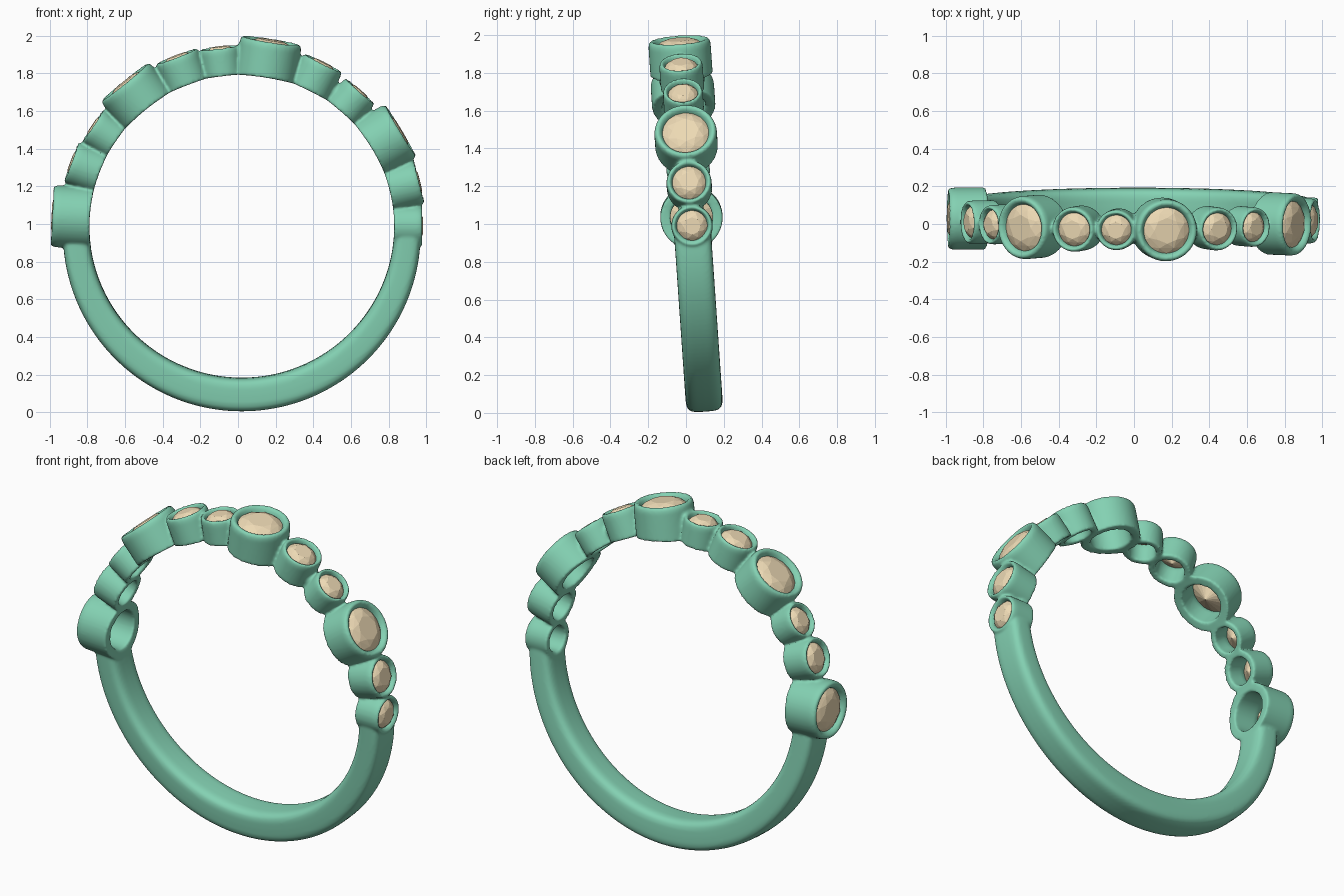
import bpy, bmesh
from math import sin, cos, pi, radians, sqrt, copysign
from mathutils import Matrix, Vector

if "Cube" in bpy.data.objects:
    bpy.data.objects.remove(bpy.data.objects["Cube"])

INNER = 0.81                                   # finger-hole radius
RING = Matrix.Translation((0.02, 0.032, 0.99)) @ Matrix.Rotation(0.069, 4, 'X')

# settings along the top: angle (deg), rim distance from centre, bezel radius
SETTINGS = [(177, 1.01, .165), (159.5, .97, .115), (146, .957, .105),
            (129, .988, .168), (111, .97, .12), (97, .96, .108),
            (81, 1.0, .165), (63.5, .972, .115), (48.8, .957, .106),
            (31, .987, .166), (14, .974, .12), (0, .96, .11)]


def frame(deg):
    """Ring frame whose z axis points outward at the given angle."""
    return RING @ Matrix.Rotation(pi / 2 - radians(deg), 4, 'Y')


def loft(bm, loops, wrap):
    """Skin a list of closed point loops."""
    rows = [[bm.verts.new(p) for p in loop] for loop in loops]
    n = len(rows[0])
    pairs = list(zip(rows, rows[1:])) + ([(rows[-1], rows[0])] if wrap else [])
    for a, b in pairs:
        for i in range(n):
            j = (i + 1) % n
            bm.faces.new((a[i], a[j], b[j], b[i]))
    if not wrap:
        bm.faces.new(rows[0])
        bm.faces.new(rows[-1])


def make_object(name, bm):
    bmesh.ops.recalc_face_normals(bm, faces=bm.faces[:])
    me = bpy.data.meshes.new(name)
    bm.to_mesh(me)
    bm.free()
    ob = bpy.data.objects.new(name, me)
    bpy.context.collection.objects.link(ob)
    return ob


def bake(ob):
    """Replace the mesh with its modified result."""
    dg = bpy.context.evaluated_depsgraph_get()
    me = bpy.data.meshes.new_from_object(ob.evaluated_get(dg))
    ob.modifiers.clear()
    ob.data = me


def colour(ob, name, rgb):
    mat = bpy.data.materials.new(name)
    mat.diffuse_color = (*rgb, 1)
    mat.use_nodes = True
    mat.node_tree.nodes["Principled BSDF"].inputs["Base Color"].default_value = mat.diffuse_color
    ob.data.materials.clear()
    ob.data.materials.append(mat)


# plain shank: rounded-rectangle section, thickest at the bottom
band = bmesh.new()
loops = []
for k in range(97):
    a = radians(184 + (358 - 184) * k / 96)
    outer = 0.95 + 0.036 * max(0, -sin(a))
    mid, half = (outer + INNER) / 2, (outer - INNER) / 2
    loop = []
    for i in range(32):
        t = 2 * pi * i / 32
        u = copysign(abs(cos(t)) ** 0.5, cos(t))
        v = copysign(abs(sin(t)) ** 0.5, sin(t))
        r = mid + half * u
        loop.append(RING @ Vector((r * cos(a), 0.098 * v, r * sin(a))))
    loops.append(loop)
loft(band, loops, False)

# short necks bridging neighbouring bezels
for (a1, _, r1), (a2, _, r2) in zip(SETTINGS, SETTINGS[1:]):
    a = a1 + (a2 - a1) * r1 / (r1 + r2)
    m = frame(a) @ Matrix.Translation((0, 0, 0.862)) @ Matrix.Rotation(pi / 2, 4, 'Y')
    bmesh.ops.create_cone(band, cap_ends=True, segments=24, radius1=.05,
                          radius2=.05, depth=.13, matrix=m)
metal = make_object("ring_metal", band)

# cutters keep the stone holes clear of shank and necks
holes = bmesh.new()
for a, r, R in SETTINGS:
    bmesh.ops.create_cone(holes, cap_ends=True, segments=32, radius1=.7 * R,
                          radius2=.7 * R, depth=.4,
                          matrix=frame(a) @ Matrix.Translation((0, 0, .92)))
cutter = make_object("hole_cutter", holes)
cutter.hide_render = True
mod = metal.modifiers.new("holes", 'BOOLEAN')
mod.operation = 'DIFFERENCE'
mod.solver = 'EXACT'
mod.object = cutter
bake(metal)
bpy.data.objects.remove(cutter)

# bezel cups: lathed tubes whose inner ends follow the finger hole
bezels = bmesh.new()
for a, r, R in SETTINGS:
    m = frame(a)
    profile = [(R, None), (R, r - .03), (.975 * R, r - .01), (.92 * R, r),
               (.85 * R, r - .001), (.78 * R, r - .012), (.72 * R, r - .035),
               (.68 * R, r - .06), (.68 * R, None)]
    loops = []
    for rad, h in profile:
        loop = []
        for i in range(48):
            x, y = rad * cos(2 * pi * i / 48), rad * sin(2 * pi * i / 48)
            loop.append(m @ Vector((x, y, h or sqrt(INNER ** 2 - x * x))))
        loops.append(loop)
    loft(bezels, loops, True)
bezel_ob = make_object("bezels", bezels)

# fuse all metal into one softly blended casting
fused = bmesh.new()
fused.from_mesh(metal.data)
fused.from_mesh(bezel_ob.data)
bpy.data.objects.remove(metal)
bpy.data.objects.remove(bezel_ob)
ring = make_object("ring_band_with_bezels", fused)
rm = ring.modifiers.new("fuse", 'REMESH')
rm.mode = 'VOXEL'
rm.voxel_size = 0.0085
sm = ring.modifiers.new("soften", 'SMOOTH')
sm.factor = 0.5
sm.iterations = 5
bake(ring)
ring.data.polygons.foreach_set("use_smooth", [True] * len(ring.data.polygons))
colour(ring, "metal_green", (0.23, 0.64, 0.45))

# faceted round stones: table, crown, girdle and pointed pavilion
gems = bmesh.new()
for a, r, R in SETTINGS:
    g = .76 * R
    girdle = r - .03
    pts = [(0, 0, girdle - .8 * g)]
    for n, rad, h, off in ((8, .55, r + .002, 0), (8, .8, r - .010, .5),
                           (16, 1, girdle, 0), (16, 1, girdle - .006, 0)):
        for i in range(n):
            t = 2 * pi * (i + off) / n
            pts.append((rad * g * cos(t), rad * g * sin(t), h))
    stone = bmesh.new()
    for p in pts:
        stone.verts.new(p)
    bmesh.ops.convex_hull(stone, input=stone.verts[:])
    stone.transform(frame(a))
    tmp = bpy.data.meshes.new("stone")
    stone.to_mesh(tmp)
    stone.free()
    gems.from_mesh(tmp)
    bpy.data.meshes.remove(tmp)
colour(make_object("gemstones", gems), "stone_tan", (0.85, 0.70, 0.46))
